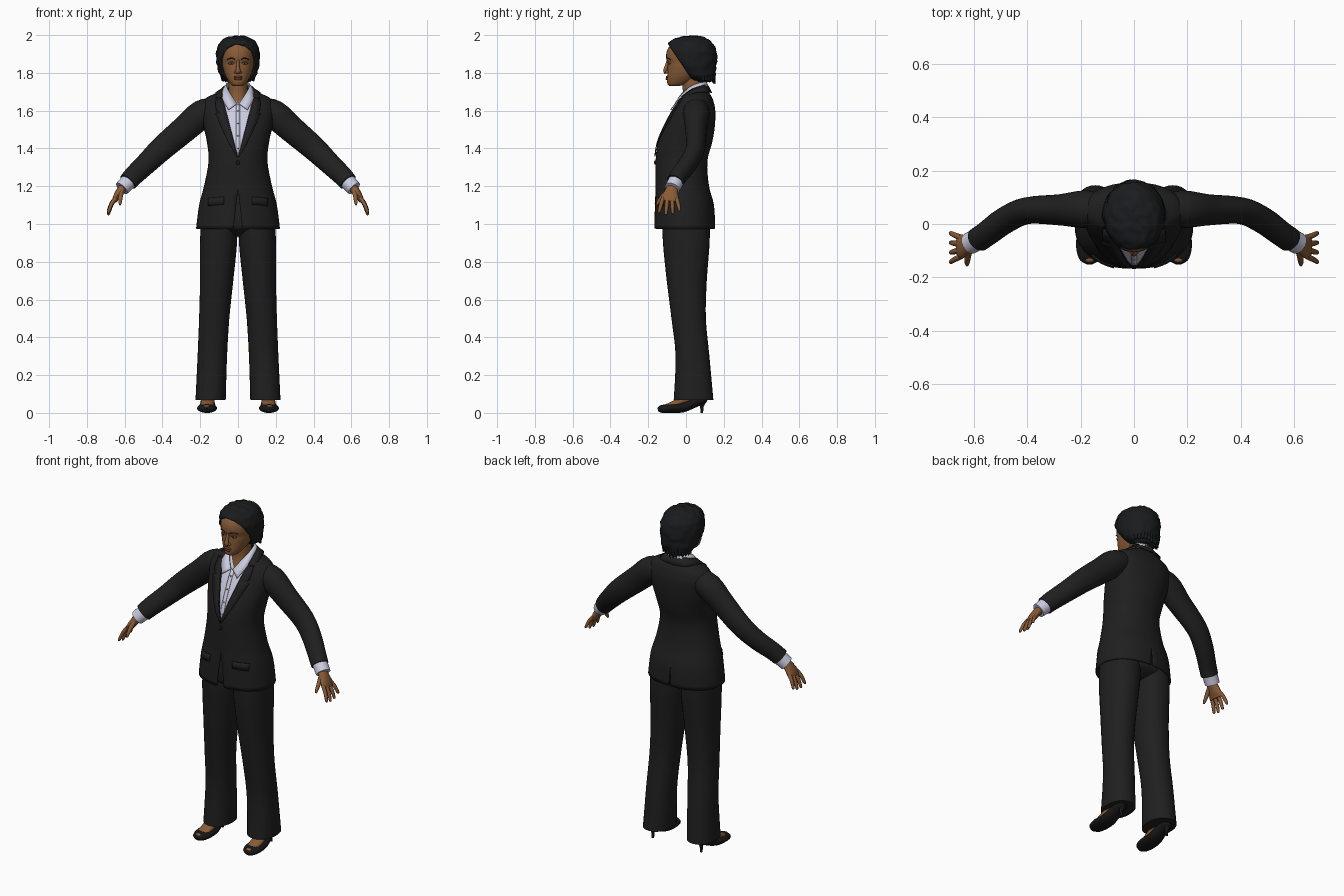
import bpy, bmesh, math, random
from mathutils import Vector, noise

random.seed(4)
if "Cube" in bpy.data.objects:
    bpy.data.objects.remove(bpy.data.objects["Cube"])


def material(name, *rgb):
    m = bpy.data.materials.new(name)
    m.use_nodes = True
    m.diffuse_color = (*rgb, 1)
    bsdf = next(n for n in m.node_tree.nodes if n.type == 'BSDF_PRINCIPLED')
    bsdf.inputs["Base Color"].default_value = (*rgb, 1)
    return m


SUIT = material("suit black", .014, .014, .014)
HAIR = material("hair black", .01, .011, .012)
SHOE = material("shoe black", .008, .008, .008)
SKIN = material("brown skin", .25, .105, .038)
LIPS = material("lips", .17, .055, .03)
SHIRT = material("pale shirt", .6, .61, .75)
EYE = material("eye white", .45, .4, .36)
IRIS = material("iris", .02, .012, .008)


def add(name, bm, mat, mirror=False, thick=0, angle=50):
    bmesh.ops.recalc_face_normals(bm, faces=bm.faces)
    me = bpy.data.meshes.new(name)
    bm.to_mesh(me)
    bm.free()
    me.materials.append(mat)
    for p in me.polygons:
        p.use_smooth = True
    me.set_sharp_from_angle(angle=math.radians(angle))
    ob = bpy.data.objects.new(name, me)
    bpy.context.collection.objects.link(ob)
    if mirror:
        ob.modifiers.new("Mirror", 'MIRROR').use_clip = True
    if thick:
        s = ob.modifiers.new("Solidify", 'SOLIDIFY')
        s.thickness, s.offset = thick, -1
    return ob


def spline(rows, steps=4):
    """Catmull-Rom interpolation of tuples."""
    out = []
    for i in range(len(rows) - 1):
        p = [rows[max(0, min(len(rows) - 1, i + k))] for k in (-1, 0, 1, 2)]
        for s in range(steps):
            t = s / steps
            out.append(tuple(b + t / 2 * (c - a + t * (2*a - 5*b + 4*c - d + t * (3*(b - c) + d - a)))
                             for a, b, c, d in zip(*p)))
    return out + [tuple(rows[-1])]


def skin_rings(rings, cap=True, closed=True):
    bm = bmesh.new()
    vs = [[bm.verts.new(p) for p in r] for r in rings]
    n = len(vs[0])
    for a, b in zip(vs, vs[1:]):
        for i in range(n if closed else n - 1):
            j = (i + 1) % n
            bm.faces.new((a[i], a[j], b[j], b[i]))
    if cap:
        bm.faces.new(vs[0])
        bm.faces.new(vs[-1])
    return bm


def ring(c, u, v, seg, power=2.0):
    pts = []
    for i in range(seg):
        a = 2 * math.pi * i / seg
        co, si = math.cos(a), math.sin(a)
        pts.append(c + u * math.copysign(abs(co) ** (2 / power), co)
                   + v * math.copysign(abs(si) ** (2 / power), si))
    return pts


def stack(rows, cap=True, seg=32, power=2.0):
    """Horizontal sections: z, centre x, half width, front y, back y."""
    return skin_rings([ring(Vector((cx, (f + b) / 2, z)), Vector((rx, 0, 0)),
                            Vector((0, (b - f) / 2, 0)), seg, power)
                       for z, cx, rx, f, b in rows], cap)


def tube(path, ref=(0, 1, 0), seg=14, steps=4):
    """Path points: x, y, z, radius along ref, radius across."""
    rows = spline(path, steps)
    pts = [Vector(r[:3]) for r in rows]
    rings = []
    for i, r in enumerate(rows):
        t = (pts[min(i + 1, len(pts) - 1)] - pts[max(i - 1, 0)]).normalized()
        side = Vector(ref)
        side = (side - t * side.dot(t)).normalized()
        rings.append(ring(pts[i], side * r[3], t.cross(side) * r[4], seg))
    return skin_rings(rings)


def blob(name, loc, size, mat, mirror=False):
    bm = bmesh.new()
    bmesh.ops.create_uvsphere(bm, u_segments=16, v_segments=10, radius=1)
    for v in bm.verts:
        v.co = Vector(a * s + b for a, s, b in zip(v.co, size, loc))
    add(name, bm, mat, mirror)


def strip(name, inner, outer, mat, steps=4, thick=.005):
    bm = skin_rings([spline(inner, steps), spline(outer, steps)], False, False)
    add(name, bm, mat, True, thick)


def cut_v(bm, z0, k, front=True):
    """Open a wedge with its point at z0 and sides x = k * (z - z0)."""
    for s in (1, -1):
        bmesh.ops.bisect_plane(bm, geom=bm.verts[:] + bm.edges[:] + bm.faces[:],
                               plane_co=(0, 0, z0), plane_no=(s, 0, -k))
    gone = [f for f in bm.faces for c in [f.calc_center_median()]
            if abs(c.x) < k * (c.z - z0) and (c.y < .03) == front]
    bmesh.ops.delete(bm, geom=gone, context='FACES')


# Jacket body, open at the neck, hem and back vent
BODY = spline([(.975, 0, .222, -.168, .155), (1.1, 0, .206, -.165, .148), (1.2, 0, .18, -.161, .122),
               (1.33, 0, .156, -.161, .113), (1.43, 0, .164, -.15, .138), (1.52, 0, .183, -.115, .153),
               (1.6, 0, .193, -.075, .155), (1.64, 0, .188, -.05, .148), (1.67, 0, .165, -.033, .138),
               (1.692, 0, .118, -.014, .125), (1.71, 0, .085, 0, .115)])
V_LOW, V_SLOPE = 1.355, .26
jacket = stack(BODY, False, 48, 2.2)
cut_v(jacket, V_LOW, V_SLOPE)
cut_v(jacket, 1.19, -.11)
cut_v(jacket, 1.1, -.05, False)
add("jacket", jacket, SUIT, thick=.006)


def chest(x, z, lift=.006):
    """Point lying on the front of the jacket."""
    lo = max((r for r in BODY if r[0] <= z), key=lambda r: r[0])
    hi = min((r for r in BODY if r[0] >= z), key=lambda r: r[0])
    t = (z - lo[0]) / max(hi[0] - lo[0], 1e-6)
    _, _, rx, f, b = (p + t * (q - p) for p, q in zip(lo, hi))
    bulge = max(0, 1 - abs(x / rx) ** 2.2) ** (1 / 2.2)
    return (x, (f + b) / 2 - (b - f) / 2 * bulge - lift, z)


# Lapels, collar, pocket flaps and button
lapel = spline([(1.358, .004), (1.43, .03), (1.52, .05), (1.585, .06)], 4) + \
    [(1.592, .035), (1.6, .052), (1.63, .048), (1.668, .035)]
strip("lapel", [chest(V_SLOPE * (z - V_LOW), z) for z, w in lapel],
      [chest(V_SLOPE * (z - V_LOW) + w, z, .008) for z, w in lapel], SUIT, 1)
strip("jacket_collar", [(.083, -.025, 1.675), (.085, .03, 1.715), (.065, .09, 1.735), (0, .115, 1.74)],
      [(.118, -.015, 1.668), (.118, .05, 1.698), (.085, .122, 1.7), (0, .138, 1.695)], SUIT)
flap_x = [.075 + .012 * i for i in range(8)]
strip("pocket_flap", [chest(x, 1.145 - .1 * (x - .075)) for x in flap_x],
      [chest(x, 1.105 - .1 * (x - .075), .009) for x in flap_x], SUIT, 1)
blob("jacket_button", chest(0, 1.325, .002), (.011, .006, .011), SHOE)

# Shirt with collar, placket and buttons
shirt = stack([(z - .008, cx, rx - .01, f + .01, b - .01) for z, cx, rx, f, b in BODY if z > 1.27],
              False, 48, 2.2)
cut_v(shirt, 1.635, .75)
add("shirt", shirt, SHIRT)
strip("shirt_collar", [(.006, -.06, 1.637), (.04, -.025, 1.69), (.063, .03, 1.733), (.05, .085, 1.752), (0, .105, 1.757)],
      [(.05, -.083, 1.605), (.083, -.035, 1.665), (.086, .04, 1.705), (.065, .1, 1.725), (0, .121, 1.728)], SHIRT)
placket = [1.37 + .033 * i for i in range(9)]
strip("shirt_placket", [chest(0, z, -.005) for z in placket],
      [chest(.011, z, -.005) for z in placket], SHIRT, 1, .003)
for z in placket[1::2]:
    blob("shirt_button", chest(0, z, -.004), (.005, .003, .005), EYE)

# Sleeves, cuffs and hands
add("sleeve", tube([(.11, .055, 1.61, .062, .06), (.19, .055, 1.582, .07, .075), (.28, .053, 1.505, .058, .071),
                    (.4, .05, 1.402, .05, .065), (.48, .015, 1.325, .049, .058), (.55, -.036, 1.258, .046, .053),
                    (.582, -.058, 1.223, .046, .05)], seg=24), SUIT, True)
add("cuff", tube([(.565, -.045, 1.24, .042, .044), (.615, -.073, 1.188, .041, .04)], seg=20), SHIRT, True)
add("palm", tube([(.595, -.065, 1.21, .027, .024), (.622, -.077, 1.175, .035, .023),
                  (.645, -.084, 1.14, .046, .018), (.656, -.086, 1.118, .044, .012)]), SKIN, True)
for i, length in enumerate((.06, .07, .066, .05)):
    y = -.122 + .024 * i
    fan = (i - 1.7) * .012
    add("finger", tube([(.648, y, 1.137, .011, .011), (.67, y + fan / 2, 1.135 - length * .5, .011, .01),
                        (.685, y + fan, 1.125 - length, .008, .008), (.688, y + fan, 1.118 - length, .003, .003)],
                       seg=8, steps=2), SKIN, True)
add("thumb", tube([(.615, -.09, 1.18, .016, .014), (.622, -.125, 1.145, .012, .012),
                   (.624, -.148, 1.115, .009, .009), (.624, -.155, 1.1, .004, .004)], seg=8, steps=2), SKIN, True)

# Trousers
add("trouser_leg", stack(spline([(.068, .145, .08, -.065, .145), (.3, .136, .078, -.055, .124),
                                 (.5, .126, .08, -.077, .105), (.7, .113, .088, -.102, .11),
                                 (.9, .103, .098, -.122, .125), (1.02, .1, .095, -.125, .125)]), power=2.2),
    SUIT, True)
add("trouser_seat", stack(spline([(.935, 0, .07, -.05, .06), (.96, 0, .15, -.1, .11),
                                  (1.0, 0, .192, -.13, .128), (1.15, 0, .165, -.12, .1)])), SUIT)

# Feet and heeled shoes
add("foot", tube([(.16, .06, .14, .03, .035), (.16, .045, .095, .033, .035), (.161, -.02, .065, .036, .022),
                  (.164, -.1, .03, .036, .018)], (1, 0, 0)), SKIN, True)
add("shoe", tube([(.166, -.148, .014, .015, .01), (.166, -.13, .02, .04, .02), (.164, -.08, .025, .053, .025),
                  (.162, -.02, .028, .047, .026), (.16, .04, .054, .037, .028), (.16, .09, .075, .032, .027),
                  (.16, .11, .08, .015, .018)], (1, 0, 0), 20), SHOE, True)
add("shoe_heel", tube([(.16, .088, .065, .022, .022), (.16, .084, .035, .01, .01), (.16, .084, 0, .007, .007)]),
    SHOE, True)
blob("toes", (.166, -.132, .031), (.02, .012, .01), SKIN, True)

# Neck and head
add("neck", stack(spline([(1.6, 0, .06, -.05, .06), (1.64, 0, .055, -.03, .08), (1.69, 0, .05, -.018, .09),
                          (1.73, 0, .049, -.018, .095), (1.8, 0, .05, -.02, .1)])), SKIN)
add("head", stack(spline([(1.73, 0, .02, -.085, -.04), (1.738, 0, .036, -.096, -.005), (1.76, 0, .053, -.101, .04),
                          (1.79, 0, .069, -.099, .07), (1.83, 0, .081, -.098, .1), (1.852, 0, .084, -.097, .11),
                          (1.88, 0, .086, -.105, .115), (1.92, 0, .085, -.1, .12), (1.955, 0, .07, -.075, .1),
                          (1.98, 0, .035, -.03, .06)]), power=2.15), SKIN)

# Face details
add("nose", tube([(0, -.094, 1.868, .008, .008), (0, -.103, 1.835, .009, .01), (0, -.11, 1.81, .013, .011),
                  (0, -.106, 1.796, .009, .006)], (1, 0, 0)), SKIN)
blob("nostril", (.012, -.1, 1.804), (.009, .01, .008), SKIN, True)
blob("upper_lip", (0, -.099, 1.778), (.025, .008, .006), LIPS)
blob("lower_lip", (0, -.099, 1.768), (.021, .009, .007), LIPS)
blob("eye", (.034, -.087, 1.849), (.015, .007, .006), EYE, True)
blob("eye_iris", (.034, -.092, 1.849), (.006, .004, .006), IRIS, True)
add("upper_eyelid", tube([(.017, -.092, 1.85, .003, .003), (.034, -.094, 1.857, .004, .004),
                          (.052, -.084, 1.85, .003, .003)], seg=8), SKIN, True)
add("eyebrow", tube([(.016, -.102, 1.871, .002, .003), (.036, -.097, 1.878, .002, .003),
                     (.058, -.082, 1.87, .002, .002)], seg=8), IRIS, True)

# Hair, ruffled and cut away around the face
hair = stack(spline([(1.752, 0, .055, .05, .13), (1.785, 0, .095, -.01, .153), (1.84, 0, .111, -.07, .16),
                     (1.89, 0, .116, -.098, .163), (1.94, 0, .107, -.1, .152), (1.972, 0, .083, -.078, .127),
                     (1.99, 0, .05, -.03, .09), (1.995, 0, .01, .02, .04)], 5), seg=56)
for v in hair.verts:
    out = (v.co - Vector((0, .04, 1.87))).normalized()
    v.co += out * (.006 * noise.noise(v.co * 40) + .003 * noise.noise(v.co * 90))
bmesh.ops.bisect_plane(hair, geom=hair.verts[:] + hair.edges[:] + hair.faces[:], clear_inner=True,
                       plane_co=(0, -.085, 1.937), plane_no=(0, .155, .105))
add("hair", hair, HAIR, thick=.015)
for i in range(13):
    a = math.radians(20 + 140 * i / 12)
    x, y = .085 * math.cos(a), .06 + .085 * math.sin(a)
    drop = random.uniform(.005, .025)
    add("hair_tuft", tube([(x, y, 1.8, .014, .014), (x, y, 1.77, .011, .011),
                           (x * 1.05, y + .008, 1.765 - drop, .002, .002)], seg=7, steps=2), HAIR)
